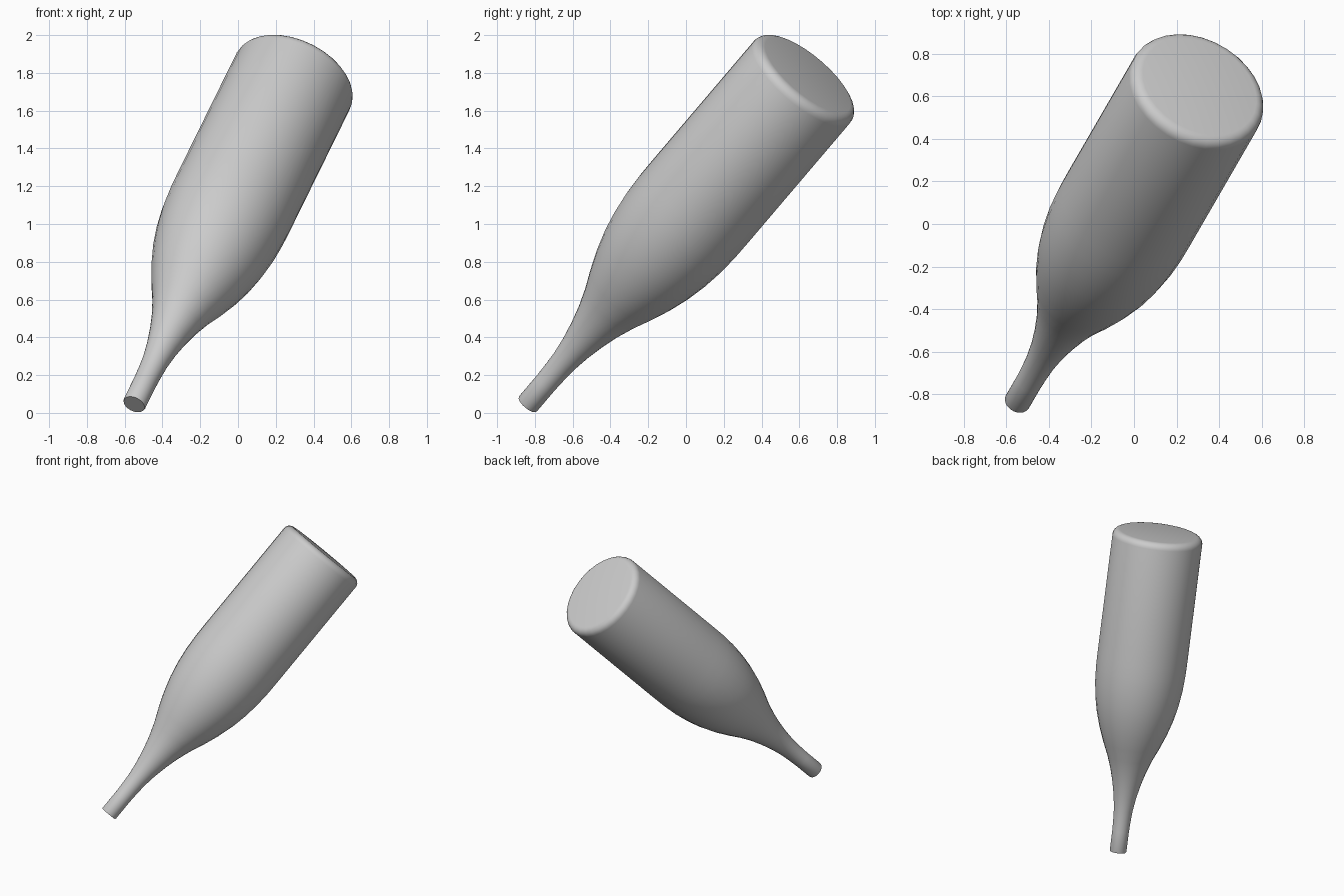
import bpy, bmesh, math
from mathutils import Vector

if "Cube" in bpy.data.objects:
    bpy.data.objects.remove(bpy.data.objects["Cube"])

SIDES = 32
R = 0.335           # body radius
L = 2.444           # total length along the axis
ROUND = 0.05        # rounding at the base
mouth = Vector((-0.55, -0.839, 0.045))
axis = Vector((0.351, 0.607, 0.713)).normalized()

# Profile (distance from mouth, radius): neck, shoulder, body
profile = [(0, 0.059), (0.008, 0.062), (0.16, 0.062), (0.24, 0.065), (0.32, 0.070),
           (0.42, 0.084), (0.52, 0.105), (0.62, 0.132), (0.72, 0.167), (0.82, 0.210),
           (0.93, 0.252), (1.05, 0.288), (1.16, 0.311), (1.28, 0.327), (1.40, 0.334),
           (1.50, R)]
# Rounded base edge
for i in range(6):
    a = math.pi / 2 * i / 5
    profile.append((L - ROUND + ROUND * math.sin(a), R - ROUND + ROUND * math.cos(a)))

# Lathe the profile around the local z axis
bm = bmesh.new()
rings = []
for t, r in profile:
    rings.append([bm.verts.new((r * math.cos(2 * math.pi * k / SIDES),
                                r * math.sin(2 * math.pi * k / SIDES), t))
                  for k in range(SIDES)])
for a, b in zip(rings, rings[1:]):
    for k in range(SIDES):
        n = (k + 1) % SIDES
        bm.faces.new((a[k], a[n], b[n], b[k]))

# Flat mouth and base caps
bm.faces.new(rings[0][::-1])
bm.faces.new(rings[-1])
bmesh.ops.recalc_face_normals(bm, faces=bm.faces)

mesh = bpy.data.meshes.new("bottle")
bm.to_mesh(mesh)
bm.free()
bottle = bpy.data.objects.new("bottle", mesh)
bpy.context.collection.objects.link(bottle)

# Tilt the bottle, mouth down on the floor
bottle.rotation_mode = 'QUATERNION'
bottle.rotation_quaternion = Vector((0, 0, 1)).rotation_difference(axis)
bottle.location = mouth

bpy.context.view_layer.objects.active = bottle
bottle.select_set(True)
bpy.ops.object.shade_smooth_by_angle(angle=math.radians(35))
